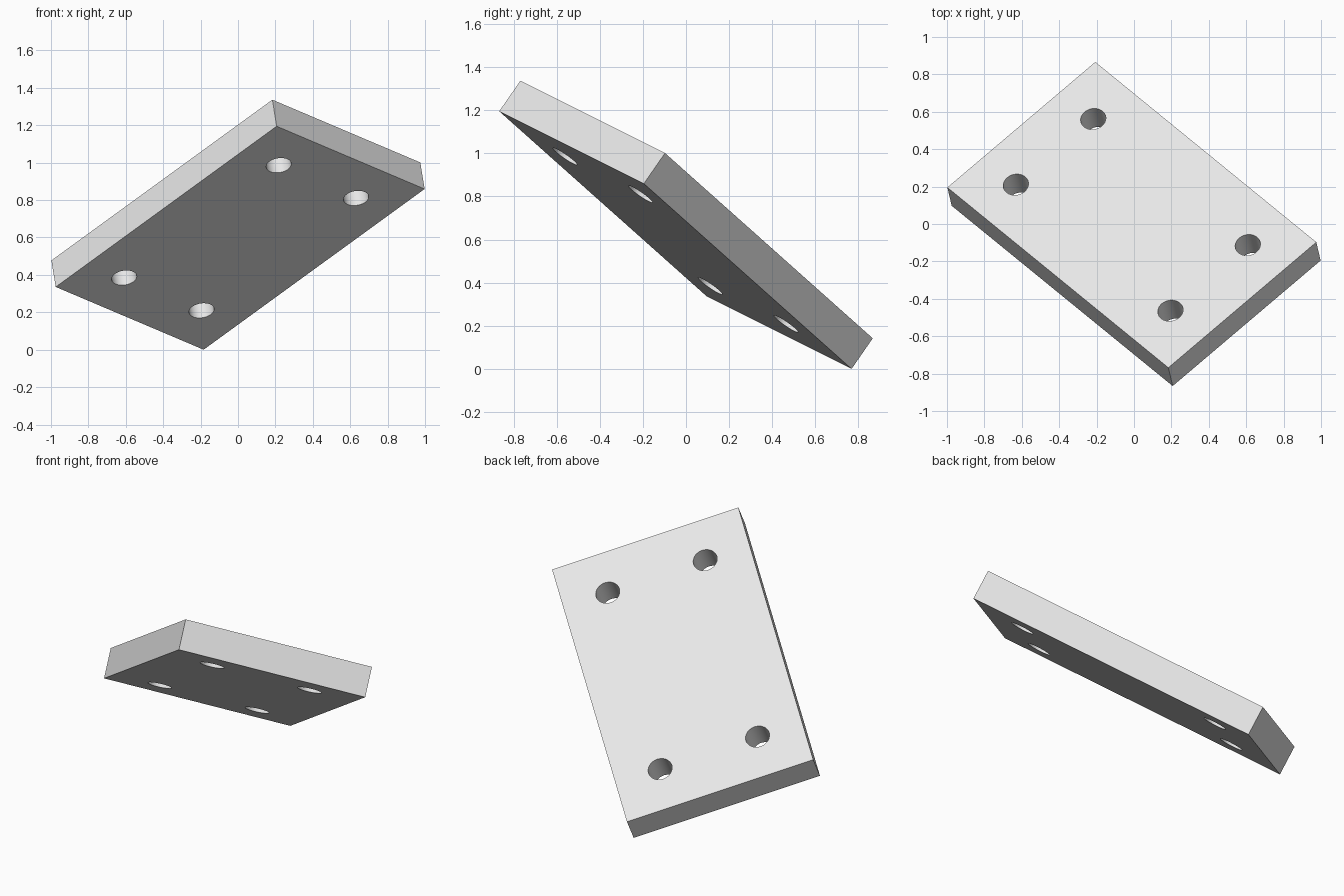
import bpy
from mathutils import Matrix, Vector

if "Cube" in bpy.data.objects:
    bpy.data.objects.remove(bpy.data.objects["Cube"], do_unlink=True)

WIDTH, LENGTH, THICK = 1.09, 1.75, 0.174
HOLE_X, HOLE_Y, HOLE_R = 0.285, 0.612, 0.068

# Plain grey finish
grey = bpy.data.materials.new("light_grey")
grey.use_nodes = True
colour = (0.8, 0.8, 0.8, 1)
grey.diffuse_color = colour
grey.node_tree.nodes["Principled BSDF"].inputs["Base Color"].default_value = colour

# Flat rectangular slab
bpy.ops.mesh.primitive_cube_add(size=1)
plate = bpy.context.object
plate.name = "mounting_plate"
plate.data.name = "mounting_plate"
plate.data.transform(Matrix.Diagonal((WIDTH, LENGTH, THICK, 1)))
plate.data.materials.append(grey)

# Four through holes, one near each corner
cutters = []
for sx in (-1, 1):
    for sy in (-1, 1):
        bpy.ops.mesh.primitive_cylinder_add(
            vertices=48, radius=HOLE_R, depth=THICK * 3,
            location=(sx * HOLE_X, sy * HOLE_Y, 0))
        cutter = bpy.context.object
        cutter.name = "hole_cutter"
        cutter.hide_render = True
        cutter.data.materials.append(grey)
        cutters.append(cutter)
        cut = plate.modifiers.new("hole", "BOOLEAN")
        cut.operation = "DIFFERENCE"
        cut.solver = "EXACT"
        cut.object = cutter

bpy.ops.object.select_all(action="DESELECT")
plate.select_set(True)
bpy.context.view_layer.objects.active = plate
for name in [m.name for m in plate.modifiers]:
    bpy.ops.object.modifier_apply(modifier=name)
for cutter in cutters:
    bpy.data.objects.remove(cutter, do_unlink=True)
bpy.ops.object.shade_smooth_by_angle(angle=0.6)

# Tilt the plate: axes along its width, length and thickness
across = Vector((0.79, 0.67, -0.335)).normalized()
along = Vector((-1.18, 0.965, -0.86))
along = (along - along.dot(across) * across).normalized()
normal = across.cross(along)
tilt = Matrix((across, along, normal)).transposed().to_4x4()
plate.data.transform(tilt)

# Rest the lowest corner on the ground
lowest = min(v.co.z for v in plate.data.vertices)
plate.data.transform(Matrix.Translation((0, 0, -lowest)))
